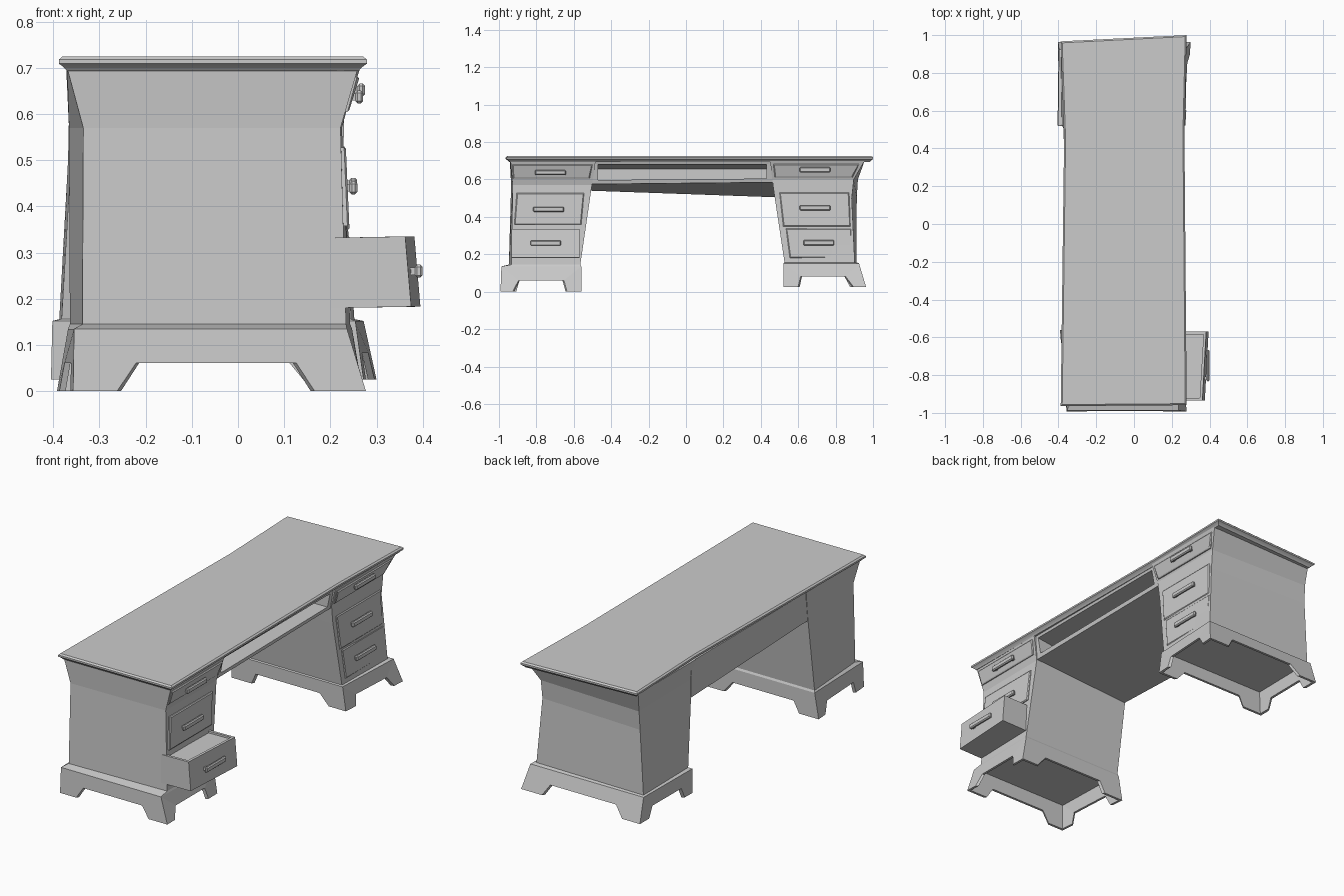
import bpy, bmesh
from mathutils import Vector

if "Cube" in bpy.data.objects:
    bpy.data.objects.remove(bpy.data.objects["Cube"])


def finish(name, bm):
    bmesh.ops.recalc_face_normals(bm, faces=bm.faces)
    me = bpy.data.meshes.new(name)
    bm.to_mesh(me)
    bm.free()
    ob = bpy.data.objects.new(name, me)
    bpy.context.collection.objects.link(ob)
    return ob


def loft(name, rings):
    """Closed solid through a list of equally sized point rings."""
    bm = bmesh.new()
    vs = [[bm.verts.new(p) for p in r] for r in rings]
    n = len(vs[0])
    for a, b in zip(vs, vs[1:]):
        for i in range(n):
            j = (i + 1) % n
            bm.faces.new((a[i], a[j], b[j], b[i]))
    bm.faces.new(vs[0])
    bm.faces.new(vs[-1])
    return finish(name, bm)


def level(z, yo, xo, yi, xi):
    """Four corners at height z: outer end (back y, front y), then inner end."""
    yb, yf = yo if isinstance(yo, tuple) else (yo, yo)
    return [(xo[0], yb, z), (xo[1], yf, z), (xi[1], yi, z), (xi[0], yi, z)]


def front_x(z):
    """Depth of the flared drawer front at height z."""
    if z < .57:
        return .243 - .018 * (z - .14) / .43
    return .225 + .035 * (z - .57) / .13


def box(bm, x0, x1, y0, y1, z0, z1):
    r = bmesh.ops.create_cube(bm, size=1)
    for v in r['verts']:
        v.co = Vector(((x0 + x1) / 2 + v.co.x * (x1 - x0),
                       (y0 + y1) / 2 + v.co.y * (y1 - y0),
                       (z0 + z1) / 2 + v.co.z * (z1 - z0)))
    return r['verts']


def handle(name, x, y, z, w=.165):
    bm = bmesh.new()
    bar = box(bm, x + .006, x + .023, y - w / 2, y + w / 2, z - .014, z + .014)
    bmesh.ops.bevel(bm, geom=list({e for v in bar for e in v.link_edges}),
                    offset=.005, segments=1, affect='EDGES')
    for s in (-1, 1):
        box(bm, x - .012, x + .010, y + s * w * .4 - .009, y + s * w * .4 + .009, z - .008, z + .008)
    finish(name, bm)


def panel(name, bot, top, hy, hz):
    """Raised drawer front; bot and top are (y0, y1, z)."""
    pts = [(bot[0], bot[2]), (bot[1], bot[2]), (top[1], top[2]), (top[0], top[2])]
    cy = sum(p[0] for p in pts) / 4
    cz = sum(p[1] for p in pts) / 4

    def ring(d, inset):
        return [(front_x(z) + d, y + (inset if y < cy else -inset),
                 z + (inset if z < cz else -inset)) for y, z in pts]
    loft(name, [ring(-.012, 0), ring(.003, 0), ring(.007, .005)])
    handle(name + "_handle", front_x(hz) + .005, hy, hz)


def plinth(name, bottom, top):
    """Hollow base: four walls with a cut-out between bracket feet."""
    b = [Vector(p) for p in bottom]
    t = [Vector(p) for p in top]
    cb, ct = sum(b, Vector()) / 4, sum(t, Vector()) / 4

    def inner(p, c):
        d = p - c
        return c + Vector((d.x * .96, d.y * .94, d.z))
    bi, ti = [inner(p, cb) for p in b], [inner(p, ct) for p in t]
    outline = [(0, 0), (.15, 0), (.22, .45), (.785, .45), (.825, 0), (1, 0), (1, 1), (0, 1)]
    bm = bmesh.new()
    for i in range(4):
        # front and outer walls run in opposite directions around the base
        j = (i + 1) % 4
        loops = []
        for lo, hi in ((b, t), (bi, ti)):
            loops.append([bm.verts.new(lo[i].lerp(lo[j], u).lerp(hi[i].lerp(hi[j], u), v))
                          for u, v in outline])
        o, n = loops
        for q in (o, n):
            for k in ((0, 1, 2, 7), (2, 3, 6, 7), (3, 4, 5, 6)):
                bm.faces.new([q[m] for m in k])
        for k in (0, 1, 2, 3, 4, 6):
            m = (k + 1) % 8
            bm.faces.new((o[k], o[m], n[m], n[k]))
    bmesh.ops.remove_doubles(bm, verts=bm.verts, dist=.0005)
    finish(name, bm)


# table top with moulded edge, slightly pinched in the middle
outline = [(-.388, -.964), (.279, -.959), (.267, .48), (.279, 1.0), (-.388, .967), (-.370, .45)]


def top_ring(z, d):
    return [(x + (d if x < 0 else -d), y + (0 if abs(y) < .6 else d if y < 0 else -d), z)
            for x, y in outline]


loft("table_top", [top_ring(.693, .018), top_ring(.700, .012), top_ring(.705, .006),
                   top_ring(.709, 0), top_ring(.718, 0), top_ring(.725, .008)])

# bracket-foot bases
near_top = level(.135, -.987, (-.355, .236), -.560, (-.368, .247))
far_top = level(.152, .925, (-.397, .272), .520, (-.402, .254))
plinth("near_base", level(0, -.992, (-.357, .277), -.560, (-.392, .270)), near_top)
plinth("far_base", level(.025, .963, (-.402, .300), .522, (-.405, .272)), far_top)

# pedestals: low ledge onto the base, flared near the top
loft("near_pedestal", [
    near_top,
    level(.145, (-.947, -.933), (-.337, .234), -.565, (-.364, .243)),
    level(.57, (-.935, -.927), (-.335, .222), -.503, (-.366, .225)),
    level(.70, (-.942, -.938), (-.370, .260), -.483, (-.372, .260))])
loft("far_pedestal", [
    far_top,
    level(.156, (.912, .902), (-.387, .252), .527, (-.382, .245)),
    level(.50, (.913, .886), (-.368, .228), .475, (-.362, .228)),
    level(.60, (.919, .897), (-.366, .230), .461, (-.362, .230)),
    level(.70, (.935, .955), (-.372, .265), .450, (-.372, .260))])


# kneehole section with an open recess in front
def knee(xb, xt, y0, y1, zb0, zb1, zt):
    return [(xb, y0, zb0), (xb, y1, zb1), (xt, y1, zt), (xt, y0, zt)]


loft("kneehole_section", [
    knee(-.364, -.369, -.51, .48, .540, .505, .70),
    knee(.222, .250, -.51, .48, .575, .585, .70),
    knee(.227, .243, -.47, .43, .597, .605, .680),
    knee(.050, .050, -.47, .43, .597, .605, .655)])

# drawer fronts
panel("near_upper_drawer", (-.925, -.515, .605), (-.928, -.50, .680), -.725, .637)
panel("near_middle_drawer", (-.918, -.560, .358), (-.905, -.545, .528), -.735, .440)
panel("far_upper_drawer", (.475, .890, .610), (.467, .925, .682), .69, .652)
panel("far_middle_drawer", (.520, .880, .348), (.500, .872, .530), .69, .448)
panel("far_lower_drawer", (.555, .882, .180), (.535, .885, .338), .71, .262)


# pulled-out lower drawer
def tray(z, d, x):
    return [(.20 + d, -.934 + d, z), (x - d, -.934 + d, z + .003),
            (x + .02 - d, -.57 - d, z + .003), (.20 + d, -.57 - d, z)]


loft("open_drawer", [tray(.180, 0, .375), tray(.332, 0, .362),
                     tray(.332, .014, .362), tray(.322, .014, .362)])
handle("open_drawer_handle", .377, -.75, .260)
